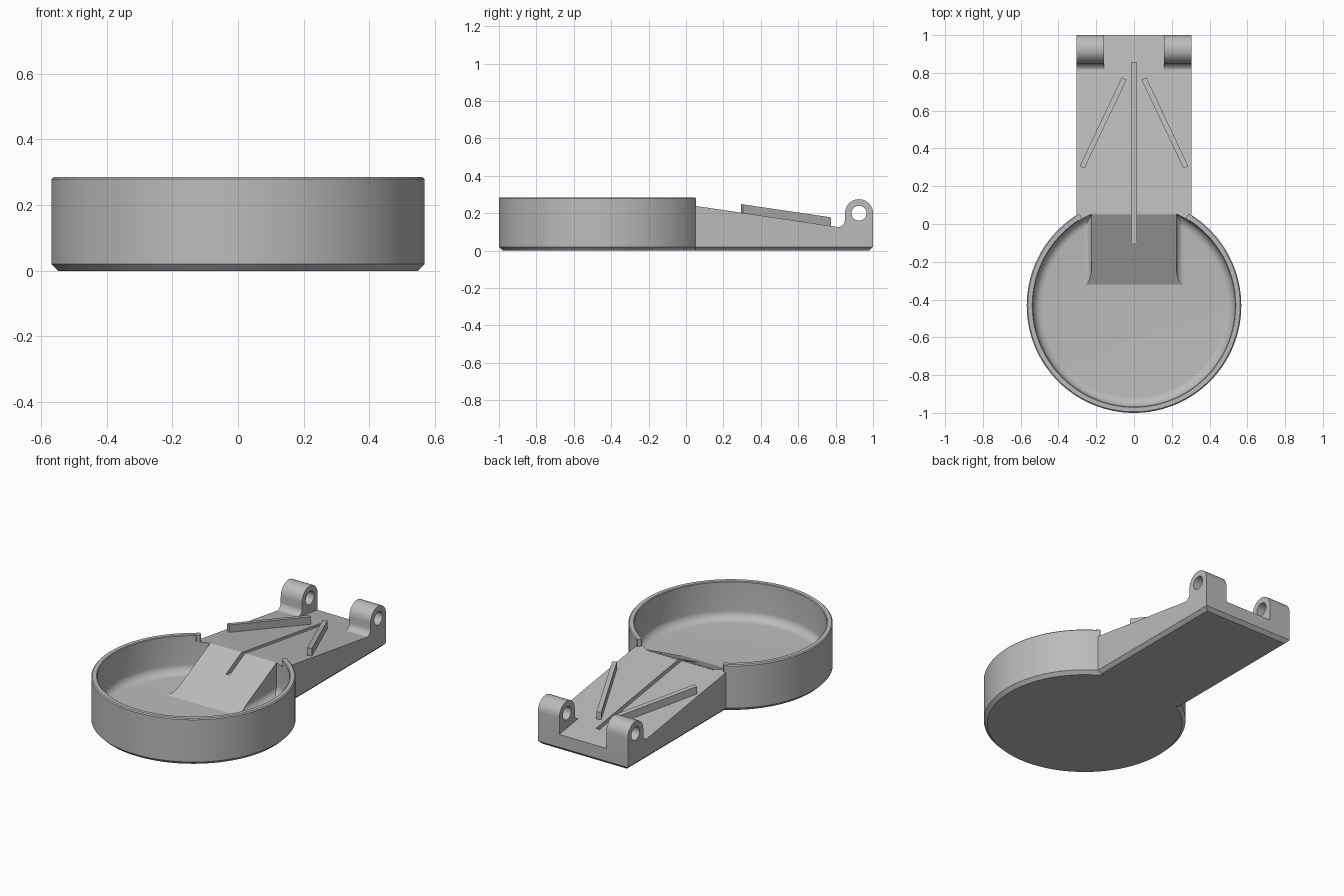
import bpy, bmesh, math
from mathutils import Matrix, Vector

cube = bpy.data.objects.get("Cube")
if cube:
    bpy.data.objects.remove(cube, do_unlink=True)

grey = bpy.data.materials.new("plain grey")
grey.use_nodes = True
COLOR = (0.5, 0.5, 0.5, 1)
grey.diffuse_color = COLOR
grey.node_tree.nodes["Principled BSDF"].inputs["Base Color"].default_value = COLOR

CY, R_OUT, R_IN, RIM = -0.432, 0.568, 0.535, 0.285
FLOOR, FILLET = 0.055, 0.05
HALF = 0.305        # half width of the arm
JOIN = 0.05         # where the arm meets the dish
CHAMFER = 0.02


def arm_z(y):
    return 0.24 - 0.148 * (y - 0.045)


def arc(cy, cz, r, a0, a1, n):
    angles = [math.radians(a0 + (a1 - a0) * i / n) for i in range(n + 1)]
    return [(cy + r * math.cos(a), cz + r * math.sin(a)) for a in angles]


def finish(name, bm):
    bmesh.ops.recalc_face_normals(bm, faces=bm.faces)
    mesh = bpy.data.meshes.new(name)
    bm.to_mesh(mesh)
    bm.free()
    mesh.materials.append(grey)
    ob = bpy.data.objects.new(name, mesh)
    bpy.context.collection.objects.link(ob)
    return ob


def prism(name, profile, x0, x1, chamfer=0):
    """Extrude a (y, z) profile along x, optionally chamfering its underside."""
    bm = bmesh.new()
    face = bm.faces.new([bm.verts.new((x0, y, z)) for y, z in profile])
    ext = bmesh.ops.extrude_face_region(bm, geom=[face])["geom"]
    bmesh.ops.translate(bm, vec=(x1 - x0, 0, 0),
                        verts=[v for v in ext if isinstance(v, bmesh.types.BMVert)])
    if chamfer:
        edges = [e for e in bm.edges if all(abs(v.co.z) < 1e-5 for v in e.verts)
                 and max(v.co.y for v in e.verts) > JOIN + 0.01]
        bmesh.ops.bevel(bm, geom=edges, offset=chamfer, segments=1, affect='EDGES')
    return finish(name, bm)


def cylinder(name, r, depth, matrix, n=48):
    bm = bmesh.new()
    bmesh.ops.create_cone(bm, cap_ends=True, segments=n, radius1=r, radius2=r,
                          depth=depth, matrix=matrix)
    return finish(name, bm)


def activate(ob):
    bpy.ops.object.select_all(action='DESELECT')
    ob.select_set(True)
    bpy.context.view_layer.objects.active = ob


def cut(ob, cutter):
    mod = ob.modifiers.new("cut", 'BOOLEAN')
    mod.operation, mod.solver, mod.object = 'DIFFERENCE', 'EXACT', cutter
    activate(ob)
    bpy.ops.object.modifier_apply(modifier=mod.name)


# Round dish, turned from a section with a filleted floor and eased rim
section = [(0, 0), (R_OUT - CHAMFER, 0), (R_OUT, CHAMFER), (R_OUT, RIM - 0.006),
           (R_OUT - 0.006, RIM), (R_IN + 0.004, RIM), (R_IN, RIM - 0.004)]
section += arc(R_IN - FILLET, FLOOR + FILLET, FILLET, 0, -90, 8) + [(0, FLOOR)]
bm = bmesh.new()
verts = [bm.verts.new((r, CY, z)) for r, z in section]
edges = [bm.edges.new(pair) for pair in zip(verts, verts[1:])]
bmesh.ops.spin(bm, geom=verts + edges, cent=(0, CY, 0), axis=(0, 0, 1),
               angle=math.tau, steps=128)
bmesh.ops.remove_doubles(bm, verts=bm.verts, dist=1e-5)
dish = finish("dish", bm)

# Sloping arm with a chamfered underside
arm = prism("arm", [(JOIN, 0), (1, 0), (1, arm_z(1)), (JOIN, arm_z(JOIN))],
            -HALF, HALF, CHAMFER)

# Ramp from the arm down to the dish floor, flared at its foot
top = arm_z(JOIN)
slope = (top - FLOOR) / (JOIN + 0.32)
levels = [(0.02, 0.265)]
for i in range(9):
    t = math.radians(i * 90 / 8)
    levels.append((FLOOR + 0.04 * (1 - math.cos(t)), 0.225 + 0.04 * (1 - math.sin(t))))
levels.append((top, 0.225))
bm = bmesh.new()
rings = []
for z, w in levels:
    y = -0.32 + max(z - FLOOR, 0) / slope
    corners = [(-w, y), (w, y), (w, JOIN + 0.01), (-w, JOIN + 0.01)]
    rings.append([bm.verts.new((*c, z)) for c in corners])
for lo, hi in zip(rings, rings[1:]):
    for i in range(4):
        j = (i + 1) % 4
        bm.faces.new((lo[i], lo[j], hi[j], hi[i]))
bm.faces.new(rings[0])
bm.faces.new(rings[-1])
ramp = finish("ramp", bm)

# Opening in the dish wall, level with the arm
opening = prism("opening_cutter", [(-0.1, arm_z(-0.1)), (0.2, arm_z(0.2)),
                                   (0.2, 0.5), (-0.1, 0.5)], -0.295, 0.295)
cut(dish, opening)

# Narrow groove along the middle of arm and ramp
groove = prism("groove_cutter", [(-0.1, 0.16), (0.855, 0.1), (0.855, 0.5), (-0.1, 0.5)],
               -0.012, 0.012)
for ob in (dish, arm, ramp):
    cut(ob, groove)

parts = [dish, arm, ramp]
cutters = [opening, groove]

# Hinge lugs, ribs and rounded wall ends on both sides
lug_profile = ([(0.81, 0.06), (1, 0.06)] + arc(0.925, 0.2, 0.075, 0, 180, 24)
               + arc(0.81, 0.165, 0.04, 0, -90, 10))
pin = cylinder("pin_cutter", 0.04, 1,
               Matrix.Translation((0, 0.925, 0.2)) @ Matrix.Rotation(math.pi / 2, 4, 'Y'))
cutters.append(pin)
for side, s in (("left", 1), ("right", -1)):
    lug = prism(side + "_hinge_lug", lug_profile, s * 0.16, s * HALF)
    cut(lug, pin)

    a, b = Vector((s * 0.052, 0.77)), Vector((s * 0.275, 0.3))
    across = (b - a).orthogonal().normalized() * 0.014
    bm = bmesh.new()
    for end in (a, b):
        for p in (end + across, end - across):
            for rise in (-0.02, 0.046):
                bm.verts.new((p.x, p.y, arm_z(p.y) + rise))
    bmesh.ops.convex_hull(bm, input=bm.verts)
    bmesh.ops.dissolve_limit(bm, angle_limit=0.01, verts=bm.verts, edges=bm.edges)
    rib = finish(side + "_rib", bm)

    wall_end = cylinder(side + "_wall_end", 0.0165, RIM - 0.15,
                        Matrix.Translation((s * 0.295, 0.034, (RIM + 0.15) / 2)), 24)
    parts += [lug, rib, wall_end]

for c in cutters:
    bpy.data.objects.remove(c, do_unlink=True)
for ob in parts:
    activate(ob)
    bpy.ops.object.shade_smooth_by_angle(angle=math.radians(25))
